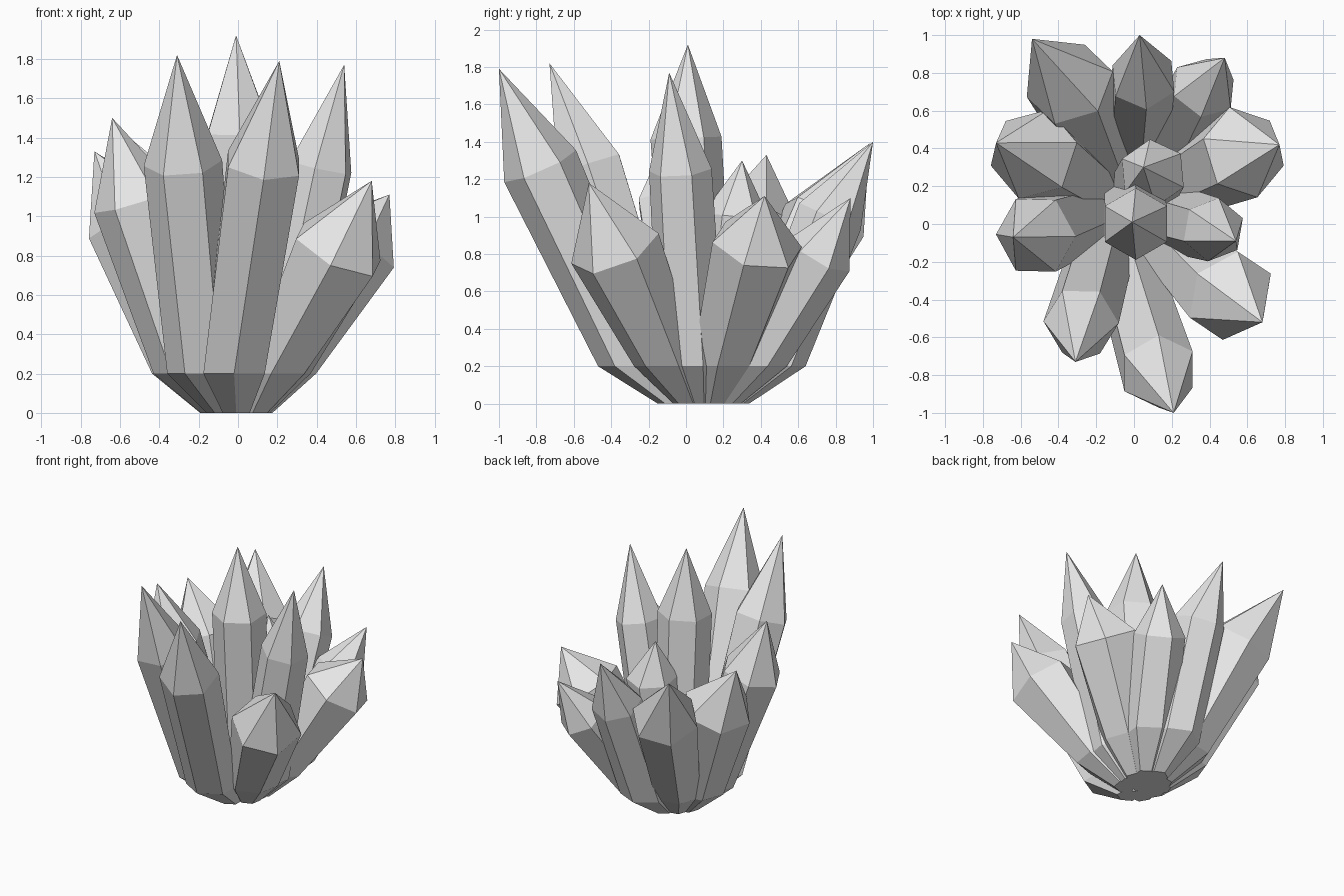
import bpy
import bmesh
from math import cos, sin, radians
from mathutils import Vector

if "Cube" in bpy.data.objects:
    bpy.data.objects.remove(bpy.data.objects["Cube"], do_unlink=True)

SIDES = 6
ROOT = Vector((0, 0.1, 0))      # where all crystals grow together
FOOT_HEIGHT = 0.2               # top of the flared foot
FOOT_RADIUS = 0.18
FOOT_TAPER = 0.44               # how far the foot narrows at the ground

stone = bpy.data.materials.new("pale_grey_stone")
stone.use_nodes = True
colour = (0.8, 0.8, 0.8, 1)
stone.diffuse_color = colour
stone.node_tree.nodes["Principled BSDF"].inputs["Base Color"].default_value = colour


def ring(bm, centre, radius, phase, across, along):
    """One hexagonal loop lying in the plane of two directions."""
    loop = []
    for i in range(SIDES):
        angle = radians(phase + i * 360 / SIDES)
        offset = across * cos(angle) + along * sin(angle)
        loop.append(bm.verts.new(centre + offset * radius))
    return loop


def skin(bm, lower, upper):
    """Join two neighbouring loops with side faces."""
    for i in range(SIDES):
        j = (i + 1) % SIDES
        bm.faces.new((lower[i], lower[j], upper[j], upper[i]))


def crystal(name, foot, shoulder, tip, radius, phase):
    """Narrow root, flared foot, leaning shaft and pointed cap."""
    foot = Vector((*foot, FOOT_HEIGHT))
    shoulder, tip = Vector(shoulder), Vector(tip)
    x_axis, y_axis = Vector((1, 0, 0)), Vector((0, 1, 0))
    lean = (tip - foot).normalized()
    across = (x_axis - lean * lean.x).normalized()
    along = lean.cross(across)

    ground = ROOT + (foot - ROOT) * FOOT_TAPER
    ground.z = 0

    bm = bmesh.new()
    root_loop = ring(bm, ground, FOOT_RADIUS * FOOT_TAPER, phase, x_axis, y_axis)
    foot_loop = ring(bm, foot, FOOT_RADIUS, phase, x_axis, y_axis)
    shoulder_loop = ring(bm, shoulder, radius, phase, across, along)
    skin(bm, root_loop, foot_loop)
    skin(bm, foot_loop, shoulder_loop)
    bm.faces.new(list(reversed(root_loop)))
    point = bm.verts.new(tip)
    for i in range(SIDES):
        bm.faces.new((shoulder_loop[i], shoulder_loop[(i + 1) % SIDES], point))
    bmesh.ops.recalc_face_normals(bm, faces=bm.faces)

    mesh = bpy.data.meshes.new(name)
    bm.to_mesh(mesh)
    bm.free()
    mesh.materials.append(stone)
    obj = bpy.data.objects.new(name, mesh)
    bpy.context.collection.objects.link(obj)


# Tall crystals: centre, front and sides
crystal("centre_crystal", (0, .08), (.01, 0, 1.42), (-.01, .01, 1.92), .19, 30)
crystal("front_crystal", (-.02, -.29), (.13, -.78, 1.27), (.21, -1, 1.79), .21, 30)
crystal("front_right_crystal", (-.18, -.17), (-.28, -.52, 1.27), (-.31, -.73, 1.82), .2, 0)
crystal("left_crystal", (.2, .03), (.42, -.03, 1.25), (.54, -.09, 1.77), .17, 20)
crystal("right_crystal", (-.25, .04), (-.52, -.06, 1.08), (-.64, -.07, 1.5), .22, 0)

# Shorter crystals leaning outward
crystal("front_left_crystal", (.2, -.1), (.51, -.38, .83), (.68, -.52, 1.18), .25, 20)
crystal("back_right_side_crystal", (-.26, .2), (-.53, .37, .97), (-.73, .43, 1.33), .25, 10)
crystal("back_right_crystal", (-.16, .34), (-.34, .74, .98), (-.54, .98, 1.39), .24, 10)
crystal("back_crystal", (.02, .46), (.05, .77, 1), (.03, 1, 1.4), .18, 35)
crystal("back_left_crystal", (.18, .36), (.37, .72, .8), (.48, .88, 1.1), .18, 25)
crystal("back_left_side_crystal", (.22, .2), (.58, .38, .85), (.77, .42, 1.11), .25, 50)
crystal("inner_crystal", (.05, .18), (.1, .27, 1), (.05, .3, 1.3), .18, 35)
